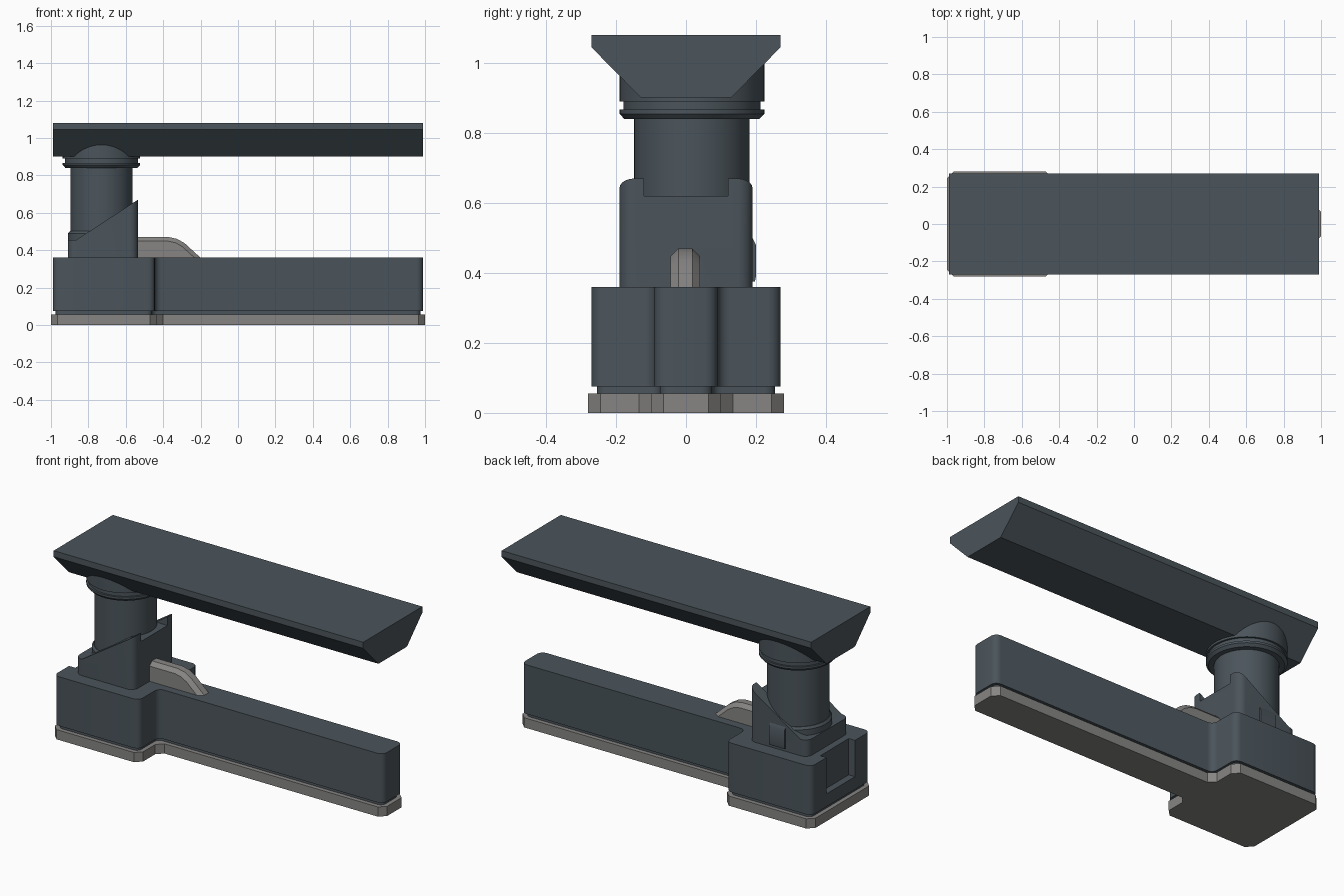
import bpy, bmesh, math
from mathutils import Matrix

if "Cube" in bpy.data.objects:
    bpy.data.objects.remove(bpy.data.objects["Cube"])


def material(name, rgb):
    m = bpy.data.materials.new(name)
    m.diffuse_color = (*rgb, 1)
    m.use_nodes = True
    m.node_tree.nodes["Principled BSDF"].inputs["Base Color"].default_value = m.diffuse_color
    return m


DARK = material("dark_slate", (0.07, 0.09, 0.105))
GREY = material("mid_grey", (0.24, 0.235, 0.23))


def finish(bm, name, mat, angle=30):
    bmesh.ops.recalc_face_normals(bm, faces=bm.faces)
    me = bpy.data.meshes.new(name)
    bm.to_mesh(me)
    bm.free()
    ob = bpy.data.objects.new(name, me)
    bpy.context.collection.objects.link(ob)
    me.materials.append(mat)
    smooth(ob, angle)
    return ob


def smooth(ob, angle=30):
    bpy.ops.object.select_all(action='DESELECT')
    ob.select_set(True)
    bpy.context.view_layer.objects.active = ob
    bpy.ops.object.shade_smooth_by_angle(angle=math.radians(angle))


def prism(pts, axis, a, b):
    """Extrude a 2D outline from a to b along x, y or z."""
    place = {'x': lambda u, v: (a, u, v), 'y': lambda u, v: (u, a, v),
             'z': lambda u, v: (u, v, a)}[axis]
    bm = bmesh.new()
    face = bm.faces.new([bm.verts.new(place(*p)) for p in pts])
    new = bmesh.ops.extrude_face_region(bm, geom=[face])['geom']
    vec = [0, 0, 0]
    vec['xyz'.index(axis)] = b - a
    bmesh.ops.translate(bm, vec=vec, verts=[g for g in new if isinstance(g, bmesh.types.BMVert)])
    bmesh.ops.recalc_face_normals(bm, faces=bm.faces)
    return bm


def bevel(bm, test, width, segments):
    edges = [e for e in bm.edges if test(*[v.co for v in e.verts])]
    bmesh.ops.bevel(bm, geom=edges, offset=width, segments=segments, profile=0.5, affect='EDGES')


def vertical(p, q):
    return abs(p.x - q.x) + abs(p.y - q.y) < 1e-5


def base_layer(name, mat, grow, z0, z1, segments, width):
    """Wide block plus narrow arm, grown outward from the body outline."""
    x, s, w, n = 0.99 + grow, -0.445 + grow, 0.27 + grow, 0.09 + grow
    half = [(-x, -w), (s, -w), (s, -n), (x, -n)]
    bm = prism(half + [(u, -v) for u, v in reversed(half)], 'z', z0, z1)
    bevel(bm, vertical, width, segments)
    return finish(bm, name, mat)


def lathe(name, mat, profile, x, y, steps=64):
    bm = bmesh.new()
    vs = [bm.verts.new((r, 0, z)) for r, z in profile]
    es = [bm.edges.new(p) for p in zip(vs, vs[1:])]
    bmesh.ops.spin(bm, geom=vs + es, cent=(0, 0, 0), axis=(0, 0, 1),
                   angle=2 * math.pi, steps=steps)
    bmesh.ops.remove_doubles(bm, verts=bm.verts, dist=1e-5)
    bmesh.ops.translate(bm, vec=(x, y, 0), verts=bm.verts)
    return finish(bm, name, mat)


def box(x0, x1, y0, y1, z0, z1):
    return prism([(x0, y0), (x1, y0), (x1, y1), (x0, y1)], 'z', z0, z1)


def cut(ob, bm):
    tool = finish(bm, "cutter", DARK)
    tool.hide_render = True
    mod = ob.modifiers.new("cut", 'BOOLEAN')
    mod.operation, mod.solver, mod.object = 'DIFFERENCE', 'EXACT', tool
    bpy.context.view_layer.objects.active = ob
    bpy.ops.object.modifier_apply(modifier=mod.name)
    bpy.data.objects.remove(tool)
    smooth(ob)


# Base: foot plate, shadow gap and main body with a notch in its end
base_layer("foot_plate", GREY, 0.01, 0.0, 0.056, 1, 0.035)
base_layer("base_gap", DARK, -0.015, 0.05, 0.08, 4, 0.03)
body = base_layer("base_body", DARK, 0.0, 0.076, 0.36, 4, 0.035)
cut(body, box(-1.1, -0.95, -0.13, 0.13, 0.15, 0.5))

# Sloped saddle holding the column, notched at its tall end
bm = prism([(-0.91, 0.35), (-0.535, 0.35), (-0.535, 0.67), (-0.865, 0.455), (-0.91, 0.455)],
           'y', -0.19, 0.19)
bevel(bm, vertical, 0.042, 5)
saddle = finish(bm, "column_saddle", DARK)
cut(saddle, box(-0.8, -0.4, -0.12, 0.12, 0.62, 0.8))

# Small side button on the saddle
bm = prism([(0.17, 0.375), (0.197, 0.375), (0.2, 0.39), (0.2, 0.48), (0.19, 0.5), (0.17, 0.5)],
           'x', -0.77, -0.67)
finish(bm, "side_button", DARK)

# Column with lower ring and grooved upper collar
CX, CY = -0.73, 0.017
lathe("column", DARK, [(0, 0.35), (0.165, 0.35), (0.165, 0.86), (0, 0.86)], CX, CY)
lathe("column_ring", DARK, [(0, 0.40), (0.178, 0.40), (0.178, 0.49), (0.168, 0.503), (0, 0.503)], CX, CY)
lathe("column_collar", DARK, [(0, 0.84), (0.193, 0.84), (0.207, 0.855), (0.207, 0.867),
                              (0.196, 0.867), (0.196, 0.89), (0.207, 0.89),
                              (0.207, 1.03), (0, 1.03)], CX, CY)

# Overhead slab with sloping underside
side = [(-0.27, 1.08), (-0.27, 1.045), (-0.13, 0.902)]
finish(prism(side + [(-y, z) for y, z in reversed(side)], 'x', -0.99, 0.99), "overhead_slab", DARK)

# Grey rib running from the saddle down onto the arm
top = [(-0.56, 0.47), (-0.37, 0.47), (-0.325, 0.46), (-0.285, 0.437), (-0.25, 0.405), (-0.195, 0.355)]
bm = prism([(-0.56, 0.355)] + top, 'y', -0.044, 0.04)
bevel(bm, lambda p, q: abs(p.y - q.y) < 1e-5 and max(p.z, q.z) > 0.36
      and not vertical(p, q) and abs(p.z - q.z) + abs(p.x - q.x) > 1e-4, 0.022, 1)
finish(bm, "arm_rib", GREY)
